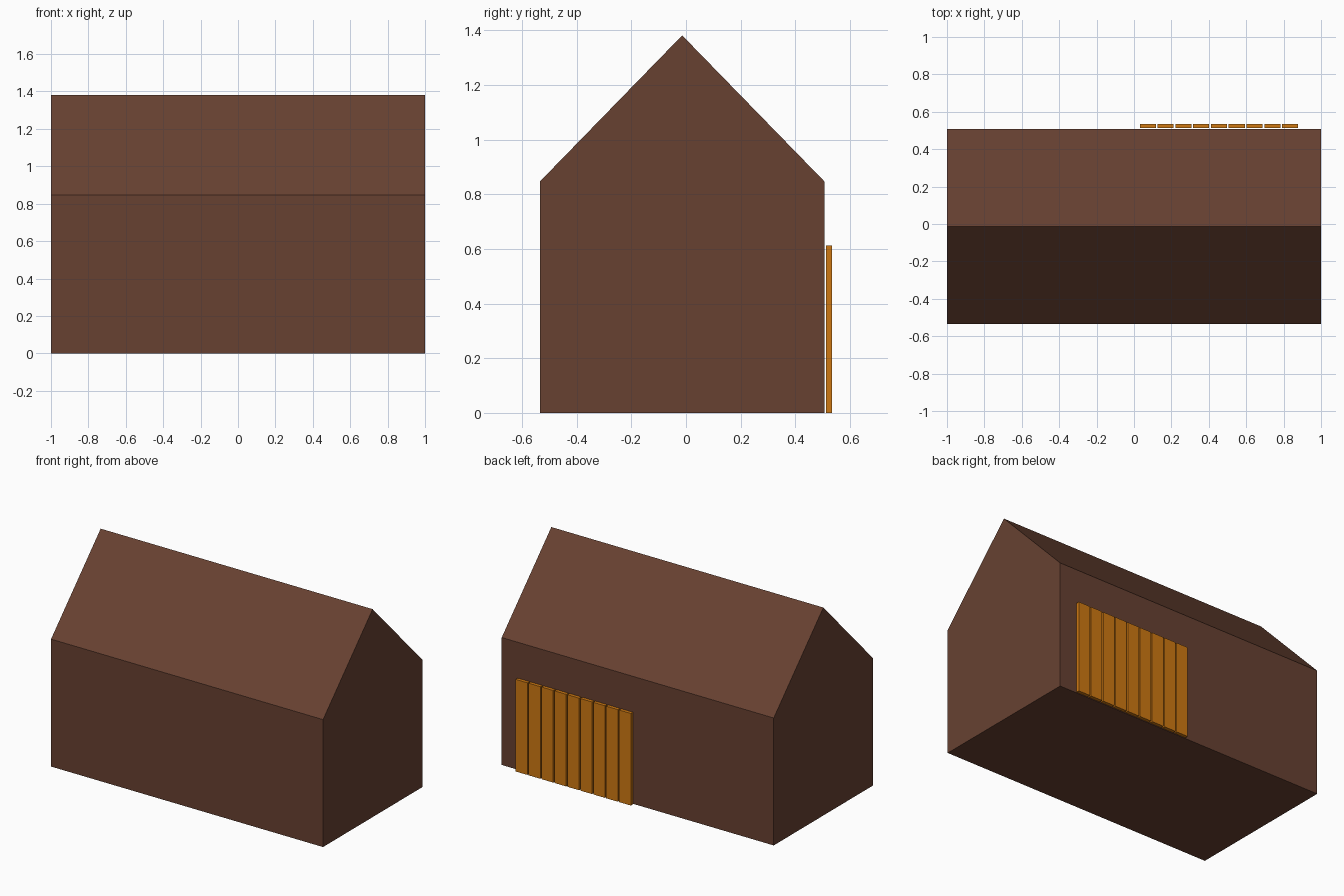
import bpy
import bmesh

if "Cube" in bpy.data.objects:
    bpy.data.objects.remove(bpy.data.objects["Cube"])


def material(name, rgb):
    mat = bpy.data.materials.new(name)
    mat.diffuse_color = (*rgb, 1.0)
    mat.use_nodes = True
    mat.node_tree.nodes["Principled BSDF"].inputs["Base Color"].default_value = mat.diffuse_color
    return mat


def extrude_x(name, profile, x0, x1, mat):
    """Closed prism: a (y, z) profile swept from x0 to x1."""
    bm = bmesh.new()
    face = bm.faces.new([bm.verts.new((x0, y, z)) for y, z in profile])
    new = bmesh.ops.extrude_face_region(bm, geom=[face])["geom"]
    moved = [v for v in new if isinstance(v, bmesh.types.BMVert)]
    bmesh.ops.translate(bm, verts=moved, vec=(x1 - x0, 0, 0))
    bmesh.ops.recalc_face_normals(bm, faces=bm.faces)
    mesh = bpy.data.meshes.new(name)
    bm.to_mesh(mesh)
    bm.free()
    mesh.materials.append(mat)
    obj = bpy.data.objects.new(name, mesh)
    bpy.context.collection.objects.link(obj)
    return obj


brown = material("dark brown wood", (0.137, 0.053, 0.031))
orange = material("orange wood", (0.62, 0.19, 0.006))

# Barn body with gabled roof
FRONT, BACK, EAVES, RIDGE = -0.535, 0.507, 0.847, 1.382
extrude_x("barn_body",
          [(FRONT, 0), (BACK, 0), (BACK, EAVES),
           ((FRONT + BACK) / 2, RIDGE), (FRONT, EAVES)],
          -1.0, 1.0, brown)

# Row of upright door planks standing just off the back wall
PLANK_WIDTH, PITCH, START = 0.086, 0.0951, 0.031
for i in range(9):
    x = START + i * PITCH
    extrude_x(f"door_plank_{i + 1}",
              [(0.513, 0), (0.535, 0), (0.535, 0.612), (0.513, 0.612)],
              x, x + PLANK_WIDTH, orange)
